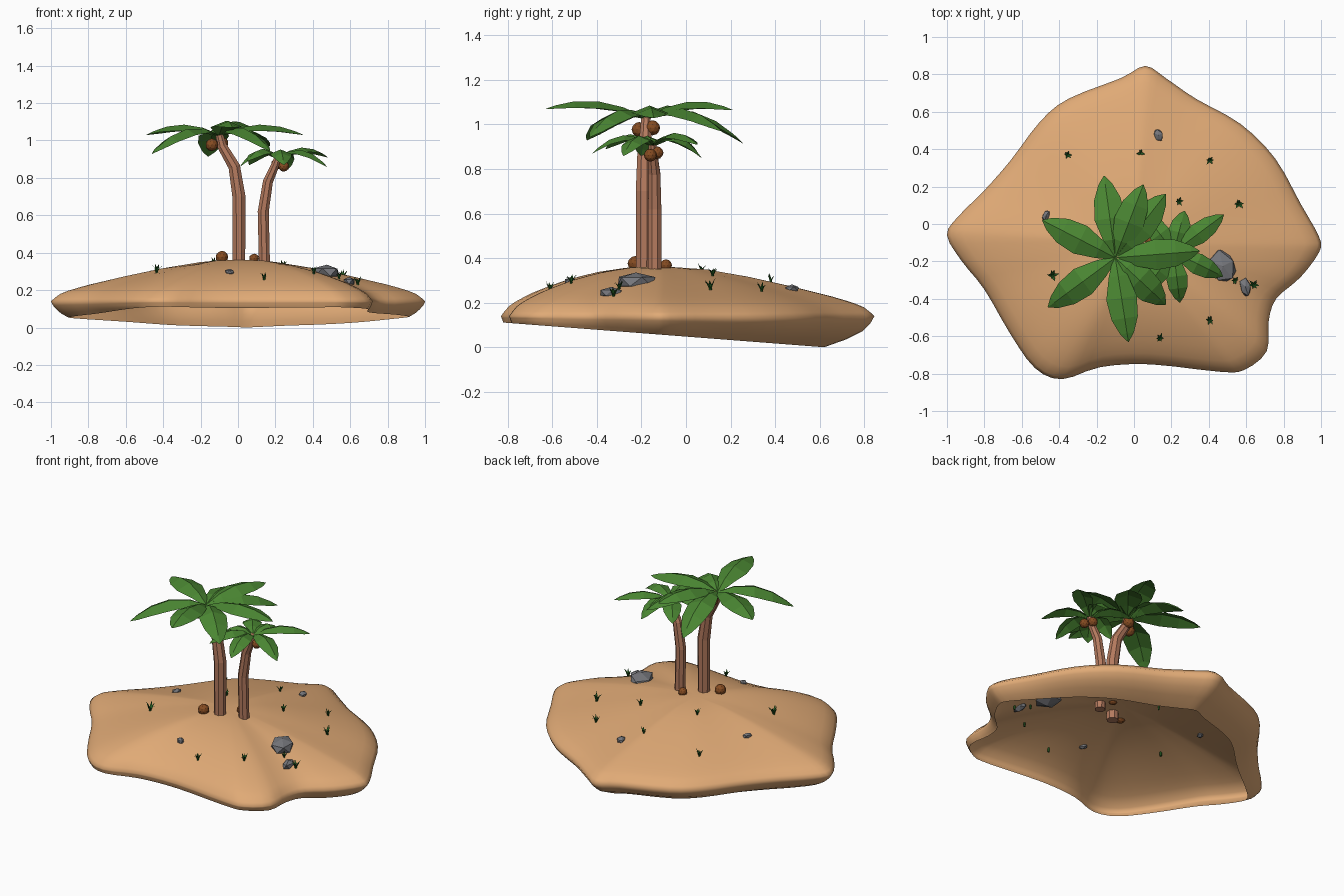
import bpy, bmesh, math, random
from mathutils import Vector, Matrix
from mathutils.bvhtree import BVHTree

if "Cube" in bpy.data.objects:
    bpy.data.objects.remove(bpy.data.objects["Cube"])

random.seed(4)


def material(name, rgb):
    lin = [((c / 255 + 0.055) / 1.055) ** 2.4 for c in rgb]
    m = bpy.data.materials.new(name)
    m.diffuse_color = (*lin, 1)
    m.use_nodes = True
    m.node_tree.nodes["Principled BSDF"].inputs["Base Color"].default_value = m.diffuse_color
    return m


SAND = material("sand", (224, 170, 118))
BARK = material("bark", (180, 122, 94))
LEAF = material("palm_green", (74, 134, 50))
NUT = material("coconut_brown", (134, 76, 34))
STONE = material("stone_grey", (118, 119, 124))
GRASS = material("grass_green", (36, 92, 34))


def finish(bm, name, mat, smooth=False):
    me = bpy.data.meshes.new(name)
    bm.to_mesh(me)
    bm.free()
    me.materials.append(mat)
    for p in me.polygons:
        p.use_smooth = smooth
    ob = bpy.data.objects.new(name, me)
    bpy.context.collection.objects.link(ob)
    return ob


def lerp_table(table, x):
    for (a, va), (b, vb) in zip(table, table[1:]):
        if x <= b:
            return va + (vb - va) * max(0, (x - a) / (b - a))
    return table[-1][1]


def bridge(bm, a, b):
    n = len(a)
    for i in range(n):
        bm.faces.new((a[i], a[(i + 1) % n], b[(i + 1) % n], b[i]))


# Island: outline scaled into rings, open below, cut by a slanted plane
OUTLINE = [(.06, .845), (-.07, .78), (-.35, .67), (-.50, .55), (-.66, .34), (-.80, .18),
           (-.94, .04), (-1.0, -.06), (-.92, -.20), (-.80, -.35), (-.66, -.59),
           (-.53, -.77), (-.385, -.83), (-.18, -.765), (.085, -.75), (.46, -.79),
           (.59, -.78), (.71, -.68), (.72, -.52), (.76, -.40), (.89, -.285), (.99, -.15),
           (.99, -.07), (.89, .11), (.755, .35), (.57, .535), (.33, .67), (.17, .78)]
TOP = [(0, .363), (.2, .350), (.4, .317), (.6, .275), (.8, .228), (.9, .200), (.96, .176), (1, .14)]
UNDER = [(.0, .76), (.01, .78), (.04, .88), (.07, .94), (.11, .985), (.14, 1)]
CENTRE = Vector((0, -.1))


def island():
    pts = [Vector(p) for p in OUTLINE]
    n, rim = len(pts), []
    for i in range(n):
        a, b, c, d = (pts[(i + k) % n] for k in (-1, 0, 1, 2))
        for t in (0, 1 / 3, 2 / 3):
            rim.append(.5 * (2 * b + (c - a) * t + (2 * a - 5 * b + 4 * c - d) * t * t
                             + (3 * b - a - 3 * c + d) * t ** 3))
    bm = bmesh.new()
    prev = None
    for f in (.1, .2, .3, .4, .5, .6, .7, .8, .86, .91, .95, .98, 1):
        ring = []
        for p in rim:
            d = p - CENTRE
            q = CENTRE + d * f
            front = max(0, -d.normalized().y)
            z = lerp_table(TOP, f) + .03 * front * math.sin(math.pi * f ** 1.3)
            ring.append(bm.verts.new((q.x, q.y, z)))
        if prev:
            bridge(bm, prev, ring)
        else:
            top = bm.verts.new((0, -.1, .363))
            for i in range(len(ring)):
                bm.faces.new((top, ring[i], ring[(i + 1) % len(ring)]))
        prev = ring
    low = []
    for p in rim:
        d, f = p - CENTRE, 1
        for _ in range(15):
            z = max(0, .11 - (CENTRE.y + d.y * f + .8) * .077)
            f = lerp_table(UNDER, z)
        low.append(z)
    for s in (.25, .5, .75, 1):
        ring = []
        for p, zr in zip(rim, low):
            z = .14 + (zr - .14) * s
            q = CENTRE + (p - CENTRE) * lerp_table(UNDER, z)
            ring.append(bm.verts.new((q.x, q.y, z)))
        bridge(bm, prev, ring)
        prev = ring
    bmesh.ops.recalc_face_normals(bm, faces=bm.faces)
    if max(bm.faces, key=lambda g: g.calc_center_median().z).normal.z < 0:
        bmesh.ops.reverse_faces(bm, faces=bm.faces)
    tree = BVHTree.FromBMesh(bm)
    finish(bm, "island", SAND, True)
    return tree


GROUND = island()


def ground(x, y):
    return GROUND.ray_cast(Vector((x, y, 2)), Vector((0, 0, -1)))[0].z


# Trunks: eight-sided tubes along a path of (x, y, z, radius)
def trunk(name, path):
    bm = bmesh.new()
    pts = [Vector(p[:3]) for p in path]
    prev = None
    for i, p in enumerate(pts):
        tan = pts[min(i + 1, len(pts) - 1)] - pts[max(i - 1, 0)]
        rot = Matrix.Rotation(math.atan2(tan.x, tan.z), 3, 'Y')
        ring = []
        for k in range(8):
            a = math.tau * (k + .5) / 8
            ring.append(bm.verts.new(p + rot @ Vector((math.cos(a), math.sin(a), 0)) * path[i][3]))
        if prev:
            bridge(bm, prev, ring)
        else:
            bm.faces.new(ring[::-1])
        prev = ring
    bm.faces.new(prev)
    finish(bm, name, BARK)


trunk("tall_trunk", [(.005, -.19, .31, .036), (.005, -.19, .70, .038), (-.02, -.187, .86, .034),
                     (-.085, -.18, .97, .028), (-.1, -.18, 1.03, .022)])
trunk("short_trunk", [(.142, -.14, .31, .032), (.135, -.14, .62, .032), (.16, -.142, .78, .029),
                      (.2, -.15, .87, .023), (.212, -.15, .91, .018)])


# Palm crowns: folded leaves arching from the centre to each tip
def crown(name, centre, tips, width):
    bm = bmesh.new()
    c = Vector(centre)
    for tip in tips:
        d = Vector(tip) - c
        side = Vector((-d.y, d.x, 0)).normalized()
        bulge = .055 + max(0, -d.z) * .25
        prev = None
        for t, w in ((0, .15), (.22, .62), (.48, 1), (.72, .86), (.9, .45), (1, .03)):
            m = c + d * t + Vector((0, 0, bulge * 4 * t * (1 - t)))
            h = width / 2 * w
            drop = Vector((0, 0, -.4 * h))
            row = [bm.verts.new(m + side * h + drop), bm.verts.new(m), bm.verts.new(m - side * h + drop)]
            if prev:
                for k in (0, 1):
                    bm.faces.new((prev[k], prev[k + 1], row[k + 1], row[k]))
            prev = row
    bmesh.ops.recalc_face_normals(bm, faces=bm.faces)
    for f in bm.faces:
        if f.normal.z < 0:
            f.normal_flip()
    finish(bm, name, LEAF)


crown("tall_crown", (-.1, -.18, 1.03),
      [(-.16, .257, .915), (.05, .21, 1.065), (.17, .16, .97), (.35, -.145, 1.03),
       (.17, -.43, .945), (-.03, -.63, 1.07), (-.46, -.445, .93), (-.49, .02, 1.03)], .165)
crown("short_crown", (.212, -.15, .905),
      [(.48, .05, .91), (.27, .07, .85), (.475, -.28, .86), (.245, -.42, .87),
       (.05, -.36, .89), (.01, -.2, .86), (.06, .05, .87)], .115)


# Coconuts and rocks: low-poly spheres
def ball(name, pos, size, mat, jitter=0, turn=0, sub=1):
    bm = bmesh.new()
    bmesh.ops.create_icosphere(bm, subdivisions=sub, radius=1)
    for v in bm.verts:
        v.co *= 1 + random.uniform(-jitter, jitter)
    bm.transform(Matrix.Translation(pos) @ Matrix.Rotation(turn, 4, 'Z') @ Matrix.Diagonal((*size, 1)))
    finish(bm, name, mat)


for i, (x, y, z, r) in enumerate([(-.14, -.21, .977, .034), (-.085, -.15, .985, .034),
                                  (.205, -.13, .873, .029), (.245, -.16, .862, .029),
                                  (-.086, -.228, .376, .034), (.086, -.09, .368, .027)]):
    ball(f"coconut_{i + 1}", (x, y, z), (r, r, r), NUT, sub=2)

for i, (x, y, a, b, c, turn) in enumerate([(.475, -.225, .07, .1, .045, .45), (.595, -.335, .032, .055, .028, .15),
                                           (.13, .475, .025, .04, .018, .4), (-.47, .045, .02, .03, .018, -.4),
                                           (-.045, -.52, .02, .03, .018, .8)]):
    ball(f"rock_{i + 1}", (x, y, ground(x, y) + .004), (a, b, c), STONE, .12, turn)


# Grass tufts: a buried stem with folded blades fanning out
def tuft(name, x, y, s):
    bm = bmesh.new()
    base = Vector((x, y, ground(x, y)))
    bmesh.ops.create_cone(bm, cap_ends=True, segments=5, radius1=.007 * s, radius2=.007 * s, depth=.03,
                          matrix=Matrix.Translation(base - Vector((0, 0, .01))))
    for k in range(6):
        a = math.tau * k / 6 + random.uniform(-.3, .3)
        out = Vector((math.cos(a), math.sin(a), 0))
        side = Vector((-out.y, out.x, 0)) * .006 * s
        reach = random.uniform(.018, .034) * s
        mid = base + out * reach * .45 + Vector((0, 0, .024 * s))
        tip = bm.verts.new(base + out * reach + Vector((0, 0, random.uniform(.03, .048) * s)))
        l0, r0 = bm.verts.new(base + side), bm.verts.new(base - side)
        l1, r1 = bm.verts.new(mid + side), bm.verts.new(mid - side)
        bm.faces.new((l0, r0, r1, l1))
        bm.faces.new((l1, r1, tip))
    finish(bm, name, GRASS)


for i, (x, y, s) in enumerate([(-.355, .37, .9), (.035, .38, .8), (.405, .34, .9), (.24, .12, .9),
                               (.56, .11, 1.1), (-.435, -.275, 1.1), (.64, -.325, 1), (.54, -.3, .8),
                               (.405, -.515, .9), (.14, -.61, .9), (-.13, .07, .8)]):
    tuft(f"grass_tuft_{i + 1}", x, y, s)
